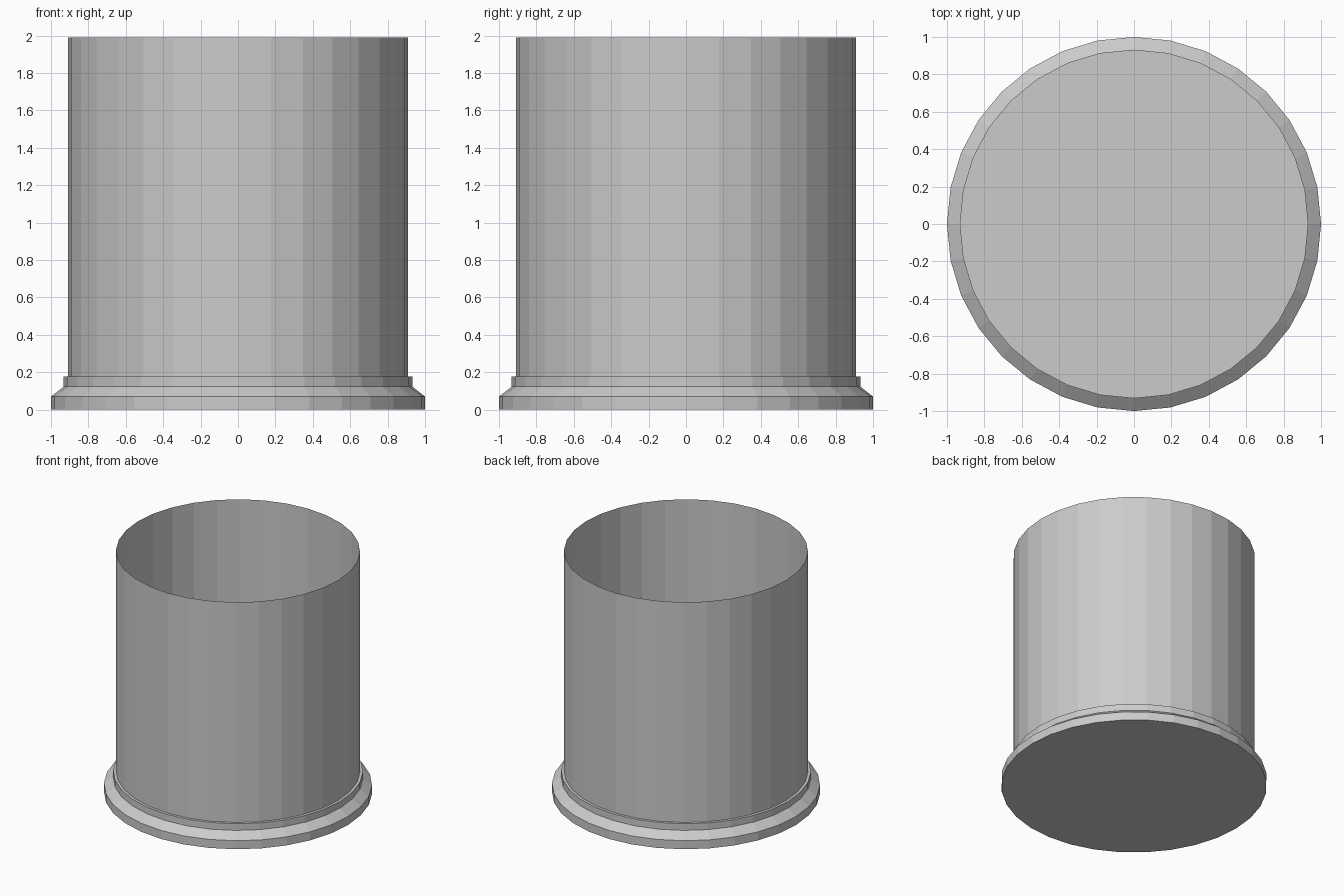
import bpy, bmesh, math

if "Cube" in bpy.data.objects:
    bpy.data.objects.remove(bpy.data.objects["Cube"])

SIDES = 32


def lathe(name, profile, cap_bottom=False, cap_top=False):
    """Revolve (radius, z) points into a flat-shaded mesh."""
    bm = bmesh.new()
    rings = []
    for r, z in profile:
        rings.append([bm.verts.new((r * math.cos(2 * math.pi * i / SIDES),
                                    r * math.sin(2 * math.pi * i / SIDES), z))
                      for i in range(SIDES)])
    for low, high in zip(rings, rings[1:]):
        for i in range(SIDES):
            j = (i + 1) % SIDES
            bm.faces.new((low[i], low[j], high[j], high[i]))
    if cap_bottom:
        bm.faces.new(rings[0][::-1])
    if cap_top:
        bm.faces.new(rings[-1])
    mesh = bpy.data.meshes.new(name)
    bm.to_mesh(mesh)
    bm.free()
    obj = bpy.data.objects.new(name, mesh)
    bpy.context.collection.objects.link(obj)
    return obj


# Solid stepped base with a sloped shoulder
lathe("base", [(1.0, 0), (1.0, 0.07), (0.932, 0.123), (0.932, 0.178)],
      cap_bottom=True, cap_top=True)

# Thin open-topped wall standing on the base
lathe("tube_wall", [(0.91, 0.178), (0.91, 1.99)])
